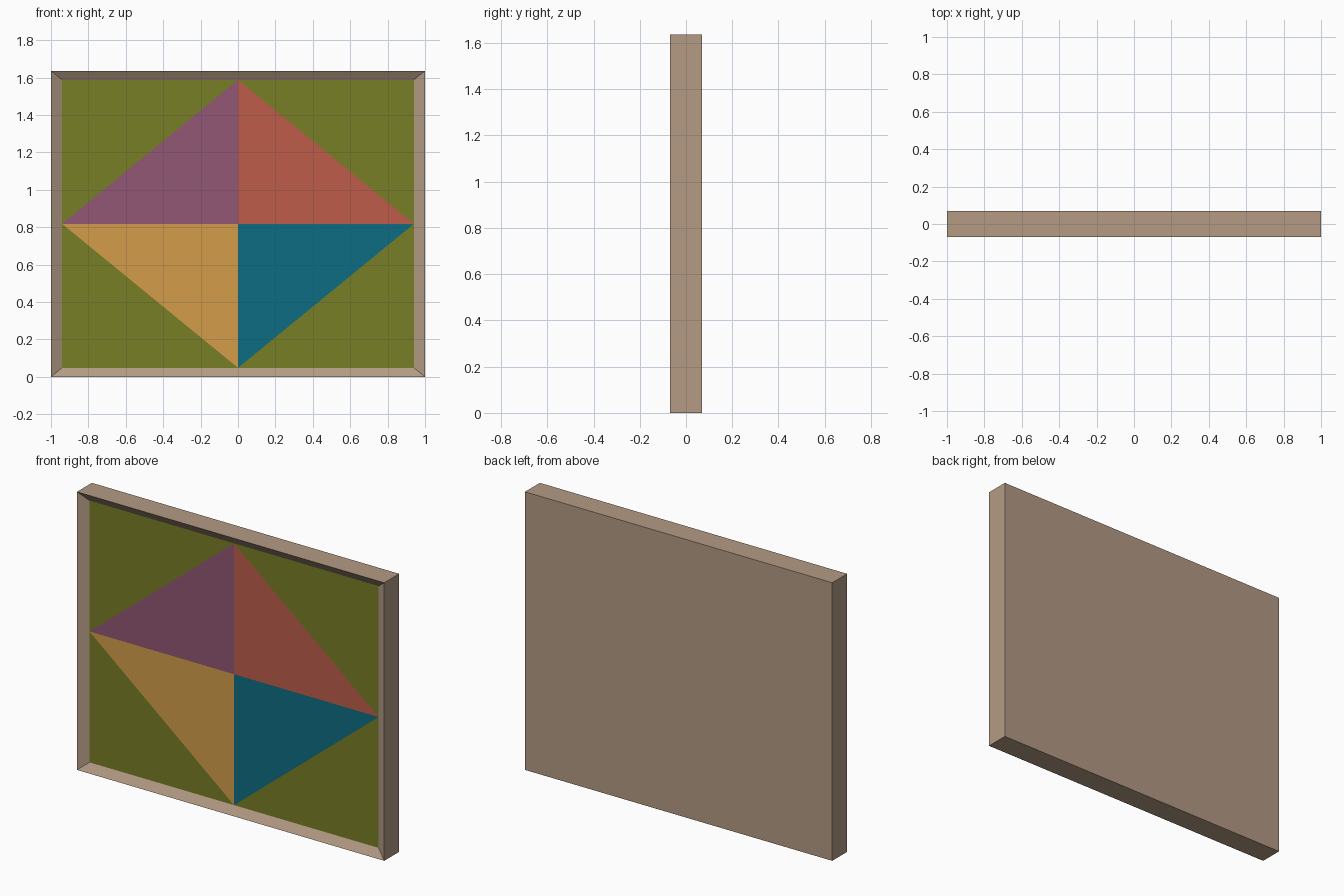
import bpy, bmesh
from mathutils import Vector

if "Cube" in bpy.data.objects:
    bpy.data.objects.remove(bpy.data.objects["Cube"])

W, H, D = 1.0, 1.636, 0.069      # half width, height, half depth
IX, IZ, REC = 0.941, 0.77, 0.032  # half size of the panel, recess depth
CZ = H / 2


def material(name, rgb):
    def lin(c):
        c /= 255
        return c / 12.92 if c <= 0.04045 else ((c + 0.055) / 1.055) ** 2.4
    m = bpy.data.materials.new(name)
    m.diffuse_color = (*[lin(c) for c in rgb], 1)
    m.use_nodes = True
    m.node_tree.nodes["Principled BSDF"].inputs["Base Color"].default_value = m.diffuse_color
    return m


def finish(bm, name, mats):
    me = bpy.data.meshes.new(name)
    bm.to_mesh(me)
    bm.free()
    ob = bpy.data.objects.new(name, me)
    bpy.context.collection.objects.link(ob)
    for m in mats:
        me.materials.append(m)
    return ob


wood = material("taupe frame", (179, 155, 132))
olive = material("olive", (119, 126, 37))
coral = material("coral", (189, 92, 73))
plum = material("plum", (145, 87, 116))
ochre = material("ochre", (211, 158, 74))
teal = material("teal", (13, 108, 131))

# Frame: box whose front slopes inward to an opening for the panel
bm = bmesh.new()
corners = [(-1, -1), (1, -1), (1, 1), (-1, 1)]


def ring(hx, hz, y):
    return [bm.verts.new((sx * hx, y, CZ + sz * hz)) for sx, sz in corners]


rings = [ring(W, H / 2, D), ring(W, H / 2, -D), ring(IX, IZ, -D + REC)]
bm.faces.new(rings[0][::-1])
for a, b in zip(rings, rings[1:]):
    for i in range(4):
        j = (i + 1) % 4
        bm.faces.new((a[i], a[j], b[j], b[i]))
finish(bm, "picture_frame", [wood])

# Panel: each quadrant is a coloured diamond triangle plus an olive corner
bm = bmesh.new()
y = -D + REC
for k, (sx, sz) in enumerate([(1, 1), (-1, 1), (-1, -1), (1, -1)]):
    centre = Vector((0, y, CZ))
    side = Vector((sx * IX, y, CZ))
    tip = Vector((0, y, CZ + sz * IZ))
    corner = Vector((sx * IX, y, CZ + sz * IZ))
    for tri, idx in (((centre, side, tip), k + 1), ((corner, tip, side), 0)):
        if sx * sz < 0:
            tri = tri[::-1]
        f = bm.faces.new([bm.verts.new(p) for p in tri])
        f.material_index = idx
bmesh.ops.remove_doubles(bm, verts=bm.verts, dist=1e-5)
finish(bm, "patterned_panel", [olive, coral, plum, ochre, teal])
